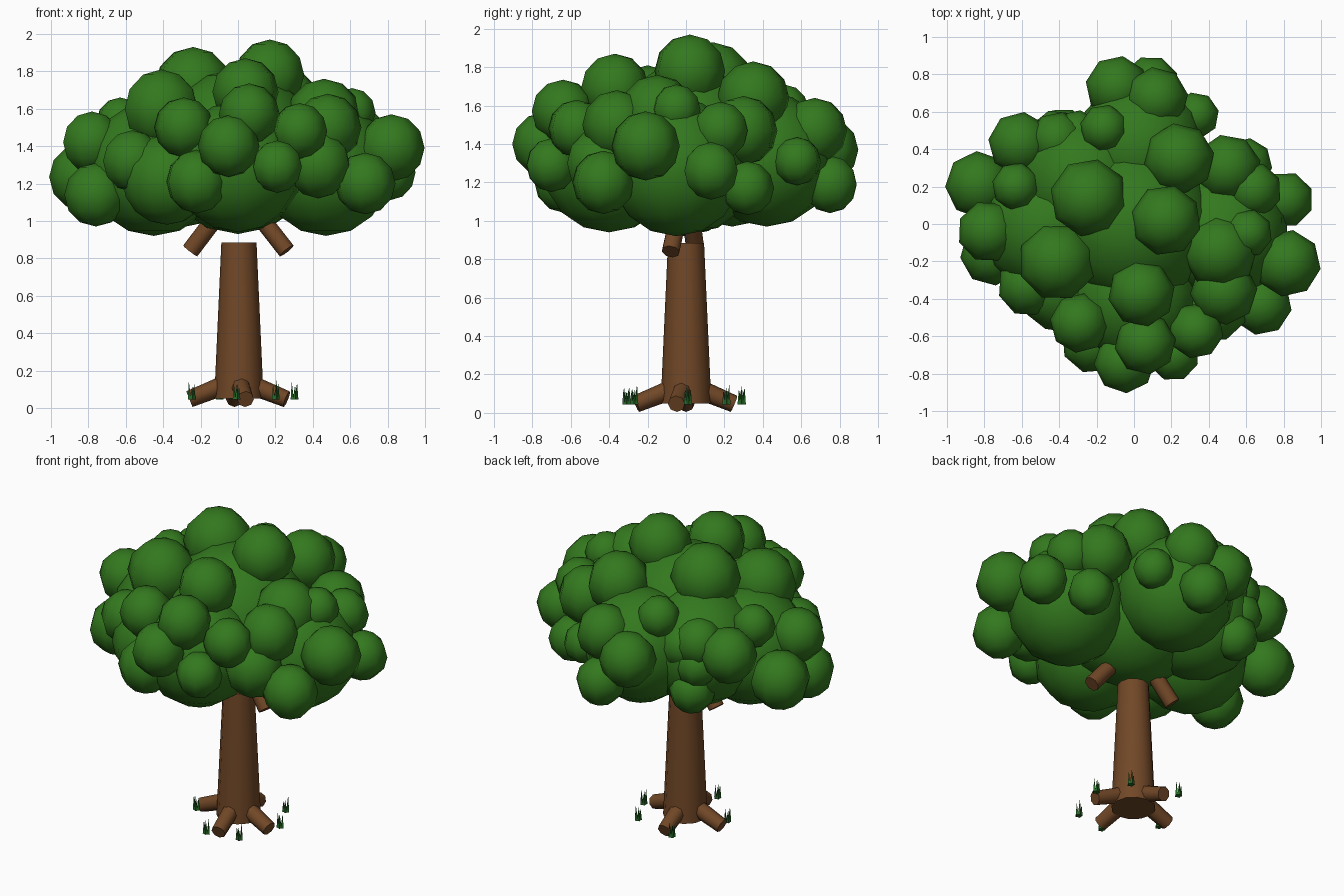
import bpy, math, random
from mathutils import Vector

random.seed(4)


def material(name, rgb):
    m = bpy.data.materials.new(name)
    m.diffuse_color = (*rgb, 1)
    return m


LEAF = material("leaf green", (0.033, 0.19, 0.013))
BARK = material("bark brown", (0.165, 0.064, 0.02))
GRASS = material("grass green", (0.02, 0.14, 0.02))


def finish(name, mat):
    ob = bpy.context.object
    ob.name = name
    ob.data.materials.append(mat)
    bpy.ops.object.shade_smooth_by_angle(angle=math.radians(50))
    return ob


def rod(name, a, b, r1, r2, mat, sides=10):
    """Tapered cylinder from point a to point b."""
    a, b = Vector(a), Vector(b)
    bpy.ops.mesh.primitive_cone_add(vertices=sides, radius1=r1, radius2=r2,
                                    depth=(b - a).length, location=(a + b) / 2)
    bpy.context.object.rotation_euler = (b - a).to_track_quat('Z', 'Y').to_euler()
    return finish(name, mat)


def puff(name, x, y, z, r, seg=8, rings=6):
    bpy.ops.mesh.primitive_uv_sphere_add(segments=seg, ring_count=rings, radius=r,
                                         location=(x, y, z),
                                         rotation=(0, 0, random.uniform(0, 0.7)))
    finish(name, LEAF)


# Trunk
rod("trunk", (0.005, 0, 0.05), (0.005, 0, 0.885), 0.132, 0.094, BARK, 12)

# Roots
for x, y in [(0.26, -0.05), (0.04, -0.26), (-0.26, 0.0), (-0.02, 0.25)]:
    rod("root", (x * 0.3, y * 0.3, 0.12), (x, y, 0.047), 0.052, 0.045, BARK, 8)

# Branches that reach up into the crown
rod("branch_right", (0.26, -0.08, 0.84), (0.08, -0.03, 1.07), 0.048, 0.048, BARK, 8)
rod("branch_left", (-0.255, 0.05, 0.84), (-0.08, 0.02, 1.07), 0.048, 0.048, BARK, 8)

# Large inner crown masses
for x, y, z, r in [(0, 0, 1.37, 0.44), (-0.45, -0.02, 1.28, 0.36), (0.47, -0.05, 1.28, 0.36),
                   (0.0, -0.4, 1.29, 0.35), (0.03, 0.42, 1.32, 0.35), (-0.28, 0.24, 1.33, 0.36),
                   (-0.38, -0.34, 1.22, 0.24)]:
    puff("crown_core", x, y, z, r, 12, 8)

# Upper leaf puffs: x, y, z, radius
upper = [(-0.24, 0.14, 1.72, 0.21), (0.17, 0.02, 1.78, 0.19), (0.24, 0.35, 1.64, 0.19),
         (-0.41, -0.20, 1.60, 0.21), (0.04, -0.37, 1.69, 0.18), (0.46, -0.15, 1.56, 0.2),
         (0.48, -0.36, 1.50, 0.18), (0.06, -0.64, 1.57, 0.165), (-0.29, -0.53, 1.50, 0.16),
         (0.33, -0.57, 1.48, 0.15), (-0.63, 0.20, 1.53, 0.13), (-0.16, 0.51, 1.58, 0.13),
         (0.12, 0.67, 1.47, 0.17), (0.50, 0.30, 1.47, 0.18), (0.64, 0.18, 1.47, 0.15),
         (0.61, -0.05, 1.58, 0.13), (-0.41, 0.45, 1.46, 0.15), (-0.31, 0.47, 1.42, 0.14)]
# Outer and lower leaf puffs
lower = [(-0.05, -0.74, 1.40, 0.165), (0.21, -0.70, 1.29, 0.14), (-0.22, -0.63, 1.21, 0.17),
         (-0.78, -0.04, 1.42, 0.165), (-0.76, -0.16, 1.14, 0.17), (-0.565, -0.33, 1.32, 0.165),
         (-0.83, 0.21, 1.235, 0.18), (-0.61, 0.43, 1.42, 0.17), (-0.09, 0.73, 1.37, 0.17),
         (0.09, 0.75, 1.19, 0.15), (0.33, 0.58, 1.31, 0.125), (0.60, 0.32, 1.17, 0.14),
         (0.81, 0.13, 1.26, 0.15), (0.82, -0.21, 1.39, 0.18), (0.68, -0.43, 1.20, 0.165),
         (0.43, -0.45, 1.30, 0.18), (-0.42, 0.48, 1.32, 0.13), (-0.38, 0.48, 1.15, 0.14)]
for p in upper + lower:
    puff("leaf_puff", *p)

# Grass tufts around the base, each a fan of thin blades
for x, y in [(-0.25, -0.07), (-0.01, -0.31), (0.2, -0.27), (0.3, 0.01), (0.2, 0.21), (-0.1, 0.29)]:
    for k in range(5):
        a = k * math.tau / 5
        c, s = math.cos(a), math.sin(a)
        rod("grass_blade", (x + 0.012 * c, y + 0.012 * s, 0.045),
            (x + 0.016 * c, y + 0.016 * s, random.uniform(0.11, 0.15)), 0.011, 0, GRASS, 4)
